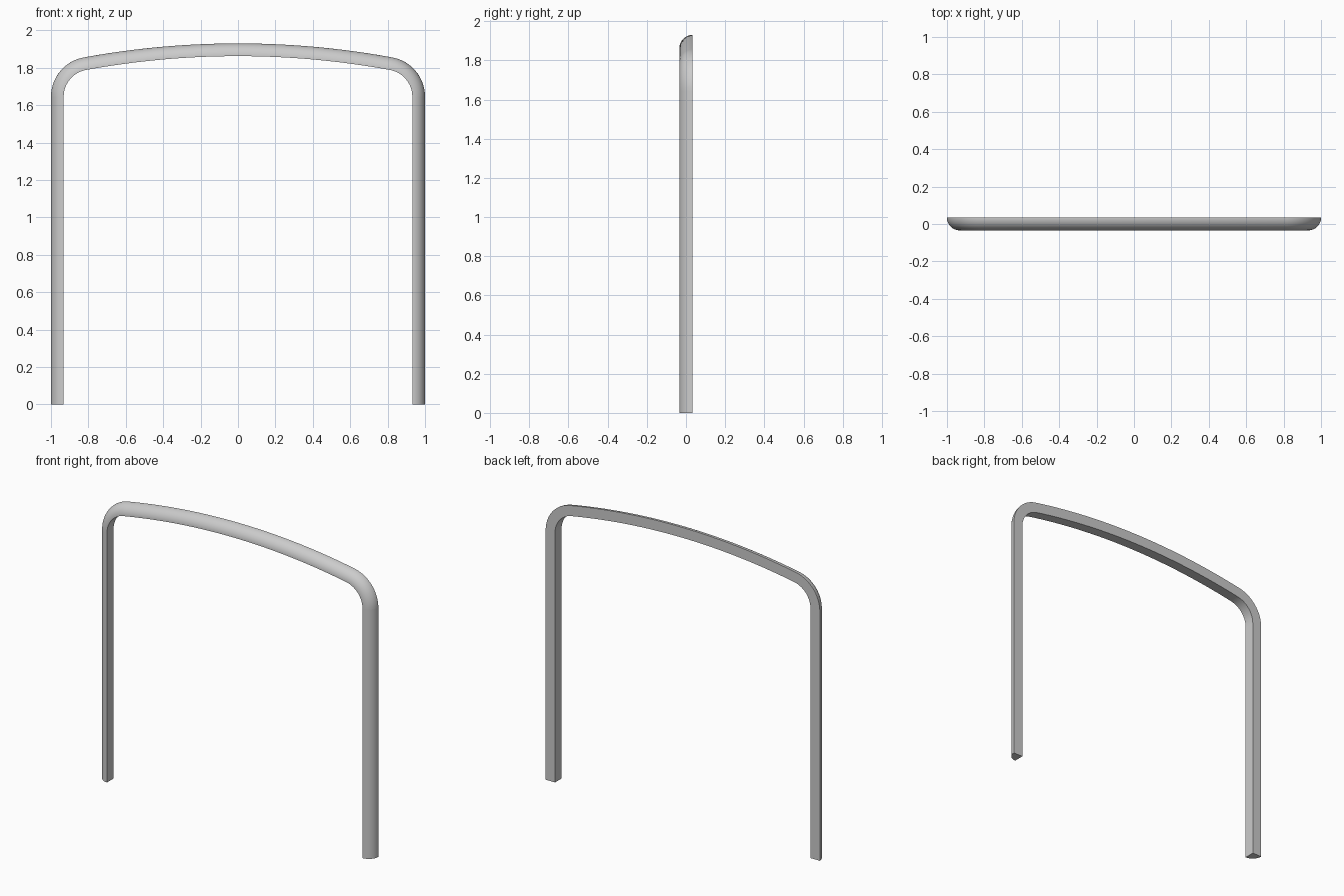
import bpy, bmesh
from math import sin, cos, asin, pi, radians

if "Cube" in bpy.data.objects:
    bpy.data.objects.remove(bpy.data.objects["Cube"])

W = 0.068             # bar width and depth
H = W / 2
BEND_R = 0.2135       # outer radius of the corner bends
LEG_TOP, TOP = 1.645, 1.93
CX = 1 - BEND_R       # bend centre distance from the middle
d = TOP - LEG_TOP
ARCH_R = (CX**2 + d**2 - BEND_R**2) / (2 * (d - BEND_R))
A = asin(CX / (ARCH_R - BEND_R))   # arch half angle

# Cross-section (inward distance, y): flat back and inner side, quarter-round front
N = 20
SECTION = [(W, H)] + [(W - W * cos(i * pi / 2 / N), H - W * sin(i * pi / 2 / N))
                      for i in range(N + 1)]


def arc(cx, cz, r, a0, a1, n):
    """Stations along the outer edge: x, z and outward angle from vertical."""
    return [(cx + r * sin(t), cz + r * cos(t), t)
            for t in (a0 + (a1 - a0) * i / n for i in range(n + 1))]


def sweep(name, stations, cap_first=False, cap_last=False):
    bm = bmesh.new()
    rings = [[bm.verts.new((x - u * sin(t), y, z - u * cos(t))) for u, y in SECTION]
             for x, z, t in stations]
    k = len(SECTION)
    for a, b in zip(rings, rings[1:]):
        for i in range(k):
            j = (i + 1) % k
            bm.faces.new((a[i], a[j], b[j], b[i]))
    if cap_first:
        bm.faces.new(rings[0][::-1])
    if cap_last:
        bm.faces.new(rings[-1])
    mesh = bpy.data.meshes.new(name)
    bm.to_mesh(mesh)
    bm.free()
    obj = bpy.data.objects.new(name, mesh)
    bpy.context.collection.objects.link(obj)
    bpy.ops.object.select_all(action='DESELECT')
    obj.select_set(True)
    bpy.context.view_layer.objects.active = obj
    bpy.ops.object.shade_smooth_by_angle(angle=radians(30))


# Upright legs
Q = pi / 2
sweep("left_leg", [(-1, 0, -Q), (-1, LEG_TOP, -Q)], cap_first=True)
sweep("right_leg", [(1, LEG_TOP, Q), (1, 0, Q)], cap_last=True)

# Corner bends
sweep("left_bend", arc(-CX, LEG_TOP, BEND_R, -Q, -A, 20))
sweep("right_bend", arc(CX, LEG_TOP, BEND_R, A, Q, 20))

# Shallow arched top rail
sweep("top_rail", arc(0, TOP - ARCH_R, ARCH_R, -A, A, 40))
